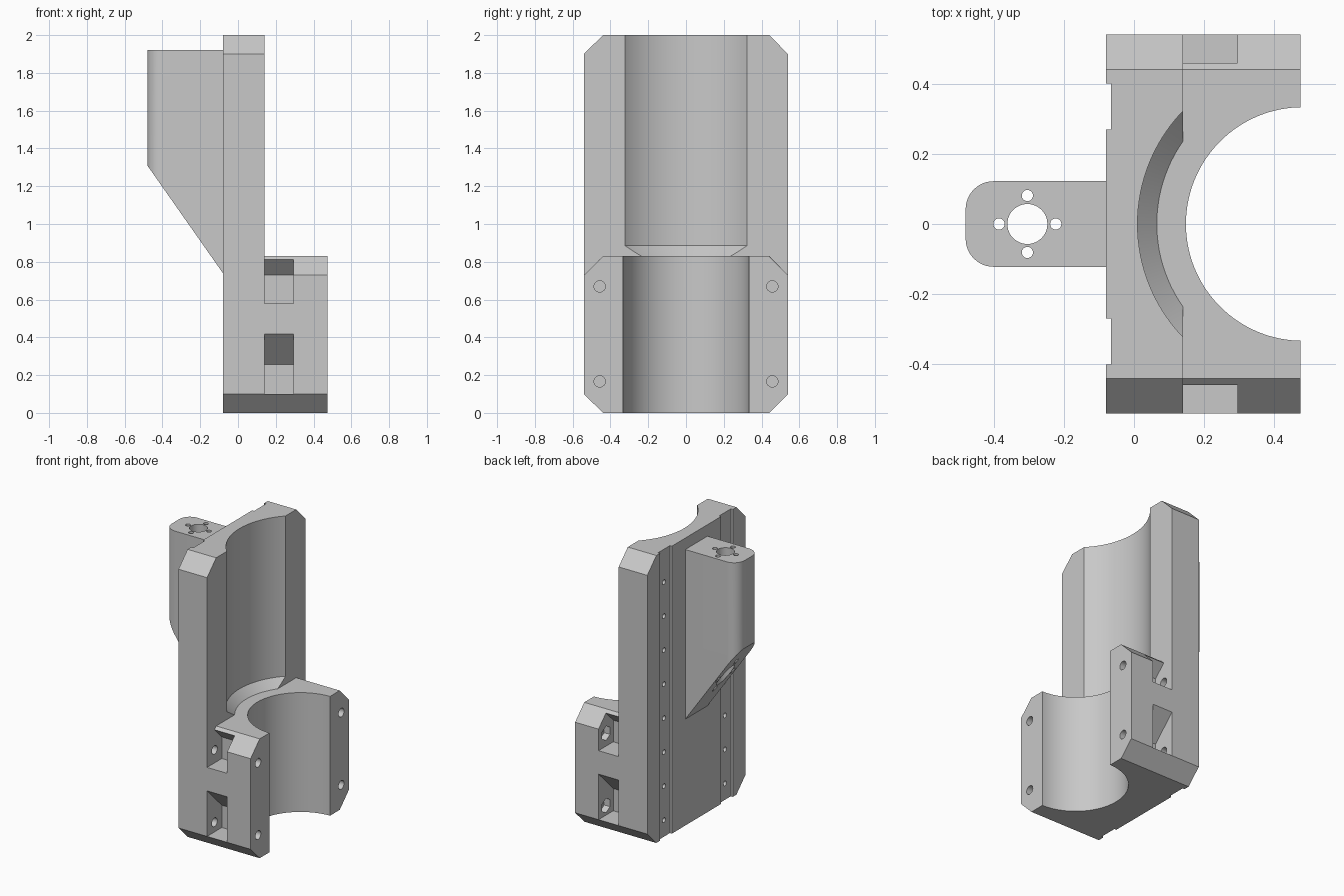
import bpy
import bmesh
from math import cos, sin, pi, radians

cube = bpy.data.objects.get("Cube")
if cube:
    bpy.data.objects.remove(cube, do_unlink=True)

grey = bpy.data.materials.new("plain grey")
grey.use_nodes = True
grey.diffuse_color = (0.58, 0.58, 0.58, 1)
grey.node_tree.nodes["Principled BSDF"].inputs["Base Color"].default_value = grey.diffuse_color


def ring(u, v, r, n=32, turn=0.0):
    return [(u + r * cos(turn + 2 * pi * i / n), v + r * sin(turn + 2 * pi * i / n)) for i in range(n)]


def prism(name, axis, start, end, outline, end_outline=None):
    """Join an outline at start to the same (or another) outline at end along an axis."""
    def place(p, w):
        return {"x": (w, *p), "y": (p[0], w, p[1]), "z": (*p, w)}[axis]
    bm = bmesh.new()
    a = [bm.verts.new(place(p, start)) for p in outline]
    b = [bm.verts.new(place(p, end)) for p in (end_outline or outline)]
    bm.faces.new(a)
    bm.faces.new(b)
    n = len(a)
    for i in range(n):
        j = (i + 1) % n
        bm.faces.new((a[i], a[j], b[j], b[i]))
    bmesh.ops.recalc_face_normals(bm, faces=bm.faces)
    mesh = bpy.data.meshes.new(name)
    bm.to_mesh(mesh)
    bm.free()
    mesh.materials.append(grey)
    obj = bpy.data.objects.new(name, mesh)
    bpy.context.collection.objects.link(obj)
    return obj


def cut(target, cutter):
    mod = target.modifiers.new("cut", "BOOLEAN")
    mod.operation = "DIFFERENCE"
    mod.solver = "EXACT"
    mod.object = cutter
    cutter.hide_render = True
    bpy.context.view_layer.objects.active = target
    bpy.ops.object.modifier_apply(modifier=mod.name)
    bpy.data.objects.remove(cutter, do_unlink=True)


# Main body: a chamfered plate with a shorter clamp block in front
W, C, H, BLOCK = 0.54, 0.44, 2.0, 0.83
BACK, FACE, FRONT = -0.08, 0.14, 0.475
half = [(C, 0), (W, 0.1), (W, H - 0.1), (C, H)]
outline = half + [(-y, z) for y, z in reversed(half)]
body = prism("holder_body", "x", BACK, FRONT, outline)
cut(body, prism("step", "x", FACE, 0.6, [
    (-0.64, BLOCK - 0.2), (-C, BLOCK), (C, BLOCK), (0.64, BLOCK - 0.2), (0.64, 2.1), (-0.64, 2.1)]))

# Bores: wide upper bore, tapered ledge, narrower clamp bore
wide, ledge = ring(FRONT, 0, 0.465, 128), ring(FRONT, 0, 0.41, 128)
cut(body, prism("upper_bore", "z", 0.885, 2.1, wide))
cut(body, prism("ledge_taper", "z", BLOCK, 0.885, ledge, wide))
cut(body, prism("clamp_bore", "z", -0.1, 1.0, ring(0.481, 0, 0.333, 128)))

for side in (-1, 1):
    # Nut pockets with sloped ceilings, screw holes and hexagonal nut seats
    for floor, top, hole_z in ((0.1, 0.255, 0.167), (0.58, 0.73, 0.67)):
        cut(body, prism("pocket", "x", FACE, 0.295, [
            (side * 0.378, floor), (side * 0.6, floor),
            (side * 0.6, top + 0.222), (side * 0.378, top)]))
        cut(body, prism("screw_hole", "x", 0.04, 0.6, ring(side * 0.457, hole_z, 0.03, 24)))
        cut(body, prism("nut_seat", "x", 0.25, 0.34, ring(side * 0.457, hole_z, 0.05, 6, pi / 2)))
    # Rail grooves down the back, each with a row of small holes
    cut(body, prism("groove", "z", -0.1, 2.1, [
        (-0.2, side * 0.27), (-0.065, side * 0.27), (-0.065, side * 0.4), (-0.2, side * 0.4)]))
    for i in range(8):
        cut(body, prism("rail_hole", "x", -0.2, 0.02, ring(side * 0.335, 0.115 + 0.2365 * i, 0.017, 16)))

# Rear arm: rounded plan, sloped underside, vertical bolt pattern
X, Y, R = -0.48, 0.122, 0.08
steps = [pi / 2 * i / 12 for i in range(13)]
corner = [(X + R - R * sin(t), Y - R + R * cos(t)) for t in steps]
plan = [(-0.07, Y)] + corner + [(x, -y) for x, y in reversed(corner)] + [(-0.07, -Y)]
arm = prism("rear_arm", "z", 0.6, 1.92, plan)
cut(arm, prism("slope", "y", -0.3, 0.3, [(-0.6, 1.481), (0, 0.626), (0, 0.4), (-0.6, 0.4)]))
cut(arm, prism("centre_hole", "z", 0.4, 2.1, ring(-0.304, 0, 0.057, 48)))
for x, y in ring(-0.304, 0, 0.081, 4):
    cut(arm, prism("bolt_hole", "z", 0.4, 2.1, ring(x, y, 0.016, 20)))

# Smooth the curved walls, keep edges sharp
bpy.ops.object.select_all(action="DESELECT")
for obj in (body, arm):
    obj.select_set(True)
bpy.context.view_layer.objects.active = body
bpy.ops.object.shade_smooth_by_angle(angle=radians(25))
